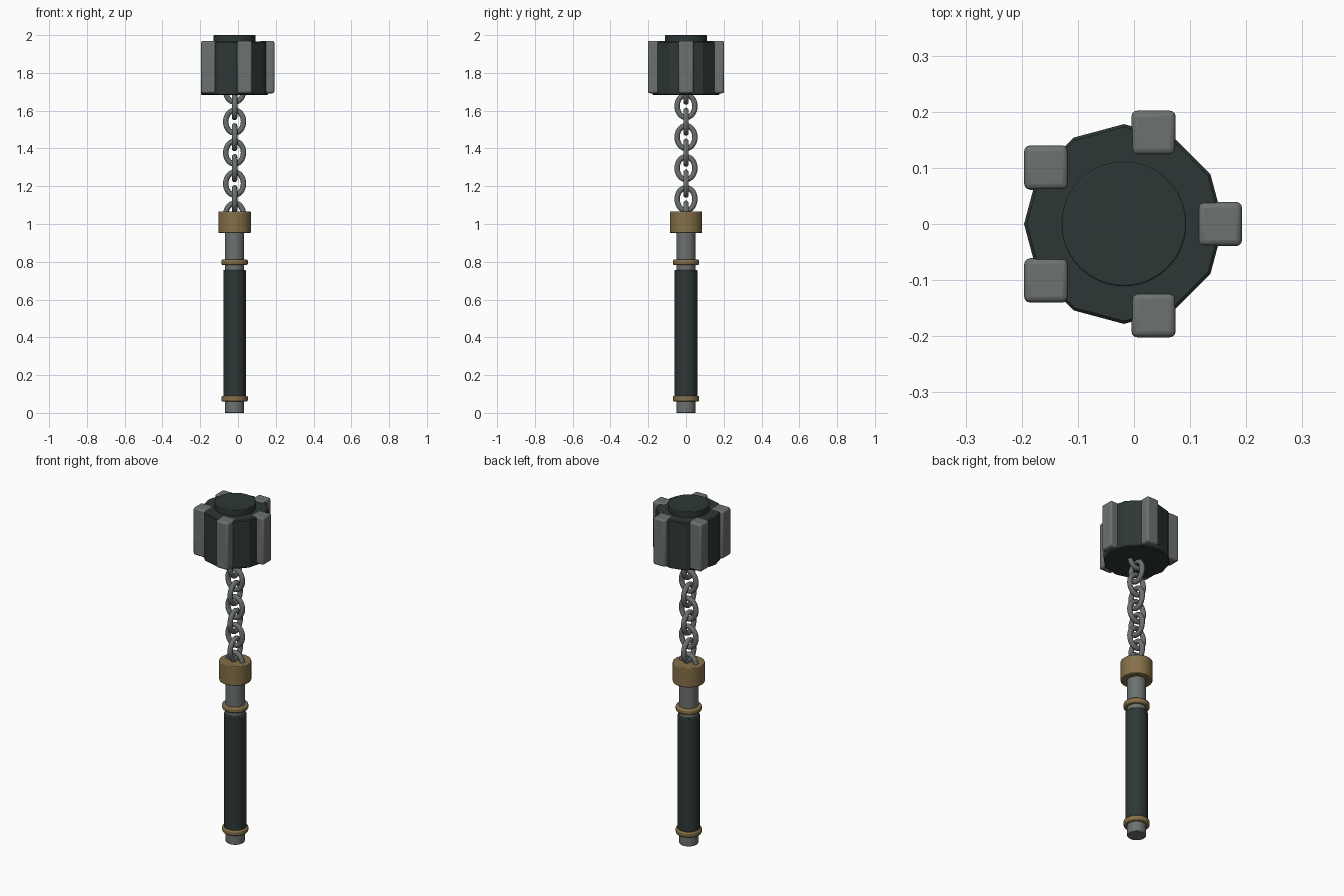
import bpy, math

if "Cube" in bpy.data.objects:
    bpy.data.objects.remove(bpy.data.objects["Cube"])

CX = -0.018  # x of the weapon's long axis


def material(name, rgb):
    m = bpy.data.materials.new(name)
    m.diffuse_color = (*rgb, 1)
    m.use_nodes = True
    m.node_tree.nodes["Principled BSDF"].inputs["Base Color"].default_value = m.diffuse_color
    return m


STEEL = material("grey steel", (0.15, 0.168, 0.16))
DARK = material("dark iron", (0.027, 0.039, 0.037))
BRASS = material("dull brass", (0.235, 0.163, 0.065))


def finish(name, mat, bevel=0, segments=2, smooth=True):
    ob = bpy.context.object
    ob.name = name
    ob.data.materials.append(mat)
    bpy.ops.object.transform_apply(location=False, rotation=True, scale=True)
    if smooth:
        bpy.ops.object.shade_smooth_by_angle(angle=math.radians(28))
    if bevel:
        b = ob.modifiers.new("bevel", 'BEVEL')
        b.width, b.segments, b.limit_method = bevel, segments, 'ANGLE'
        b.angle_limit = math.radians(40)
    return ob


def cylinder(name, mat, r, z0, z1, sides=32, bevel=0.0, segments=2, smooth=True):
    bpy.ops.mesh.primitive_cylinder_add(vertices=sides, radius=r, depth=z1 - z0,
                                        location=(CX, 0, (z0 + z1) / 2))
    return finish(name, mat, bevel, segments, smooth)


# Handle: steel rod, dark grip, brass rings and chain socket
cylinder("handle_rod", STEEL, 0.051, 0.0, 0.97, bevel=0.003)
cylinder("grip", DARK, 0.06, 0.085, 0.757, bevel=0.005)
cylinder("lower_ring", BRASS, 0.07, 0.06, 0.09, bevel=0.007)
cylinder("upper_ring", BRASS, 0.07, 0.783, 0.812, bevel=0.007)
cylinder("chain_socket", BRASS, 0.086, 0.952, 1.066, bevel=0.004)

# Chain: stretched rings, alternately turned by a quarter
for i in range(9):
    bpy.ops.mesh.primitive_torus_add(major_radius=0.047, minor_radius=0.0143,
                                     major_segments=32, minor_segments=12,
                                     location=(CX, 0, 1.05 + i * 0.082))
    ob = bpy.context.object
    for v in ob.data.vertices:      # lengthen the ring without thickening its tube
        d = math.hypot(v.co.x, v.co.y)
        v.co.y += 0.013 * v.co.y / d
    ob.rotation_euler = (math.pi / 2, 0, math.pi / 2 * (i % 2))
    finish(f"chain_link_{i + 1}", STEEL)

# Head: twelve-sided block with a round cap
cylinder("head_block", DARK, 0.178, 1.683, 1.965, sides=12, bevel=0.005, segments=1, smooth=False)
cylinder("head_cap", DARK, 0.111, 1.95, 2.0, sides=48, bevel=0.003)

# Five upright bars around the head, all square to the axes
for i in range(5):
    a = math.tau * i / 5
    bpy.ops.mesh.primitive_cube_add(size=1, location=(CX + 0.171 * math.cos(a),
                                                      0.171 * math.sin(a), 1.831))
    bpy.context.object.scale = (0.079, 0.079, 0.278)
    finish(f"head_bar_{i + 1}", STEEL, bevel=0.011, segments=3)
